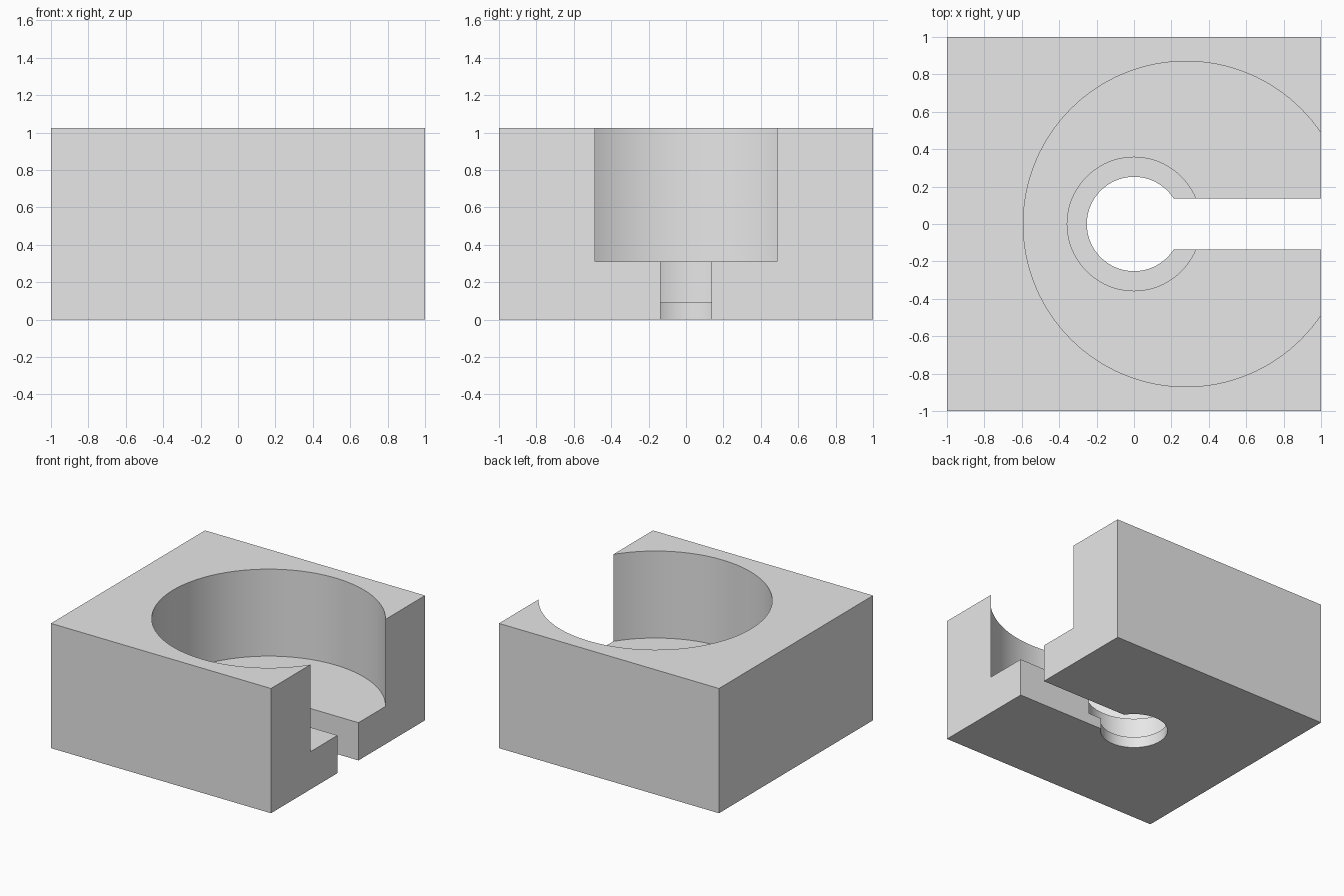
import bpy
from math import radians

default = bpy.data.objects.get("Cube")
if default:
    bpy.data.objects.remove(default, do_unlink=True)

HEIGHT = 1.025
FLOOR = 0.31      # floor of the large bore
LEDGE = 0.09      # ledge of the small counterbore
SLOT = 0.136      # half width of the slot

grey = bpy.data.materials.new("light grey")
grey.use_nodes = True
colour = (0.8, 0.8, 0.8, 1)
grey.diffuse_color = colour
grey.node_tree.nodes["Principled BSDF"].inputs["Base Color"].default_value = colour


def box(name, low, high):
    middle = [(a + b) / 2 for a, b in zip(low, high)]
    bpy.ops.mesh.primitive_cube_add(size=1, location=middle)
    obj = bpy.context.object
    obj.name = name
    obj.scale = [b - a for a, b in zip(low, high)]
    bpy.ops.object.transform_apply(location=True, rotation=True, scale=True)
    obj.data.materials.append(grey)
    return obj


def bore(name, x, radius, bottom, top):
    bpy.ops.mesh.primitive_cylinder_add(
        vertices=128, radius=radius, depth=top - bottom,
        location=(x, 0, (bottom + top) / 2))
    obj = bpy.context.object
    obj.name = name
    obj.data.materials.append(grey)
    return obj


# Solid block
block = box("holder_block", (-1, -1, 0), (1, 1, HEIGHT))

# Large open bore, counterbore, through hole and side slot
cutters = [
    bore("large_bore_cutter", 0.278, 0.87, FLOOR, HEIGHT + 0.2),
    bore("counterbore_cutter", 0, 0.357, LEDGE, FLOOR + 0.2),
    bore("through_hole_cutter", 0, 0.252, -0.2, FLOOR + 0.1),
    box("slot_cutter", (0, -SLOT, -0.3), (1.3, SLOT, FLOOR + 0.3)),
]

bpy.ops.object.select_all(action="DESELECT")
block.select_set(True)
bpy.context.view_layer.objects.active = block
for cutter in cutters:
    cutter.hide_render = True
    cut = block.modifiers.new(cutter.name, "BOOLEAN")
    cut.operation = "DIFFERENCE"
    cut.solver = "EXACT"
    cut.object = cutter
    bpy.ops.object.modifier_apply(modifier=cut.name)
    bpy.data.objects.remove(cutter, do_unlink=True)

# Smooth curved walls with sharp rims
bpy.ops.object.shade_smooth_by_angle(angle=radians(30))
